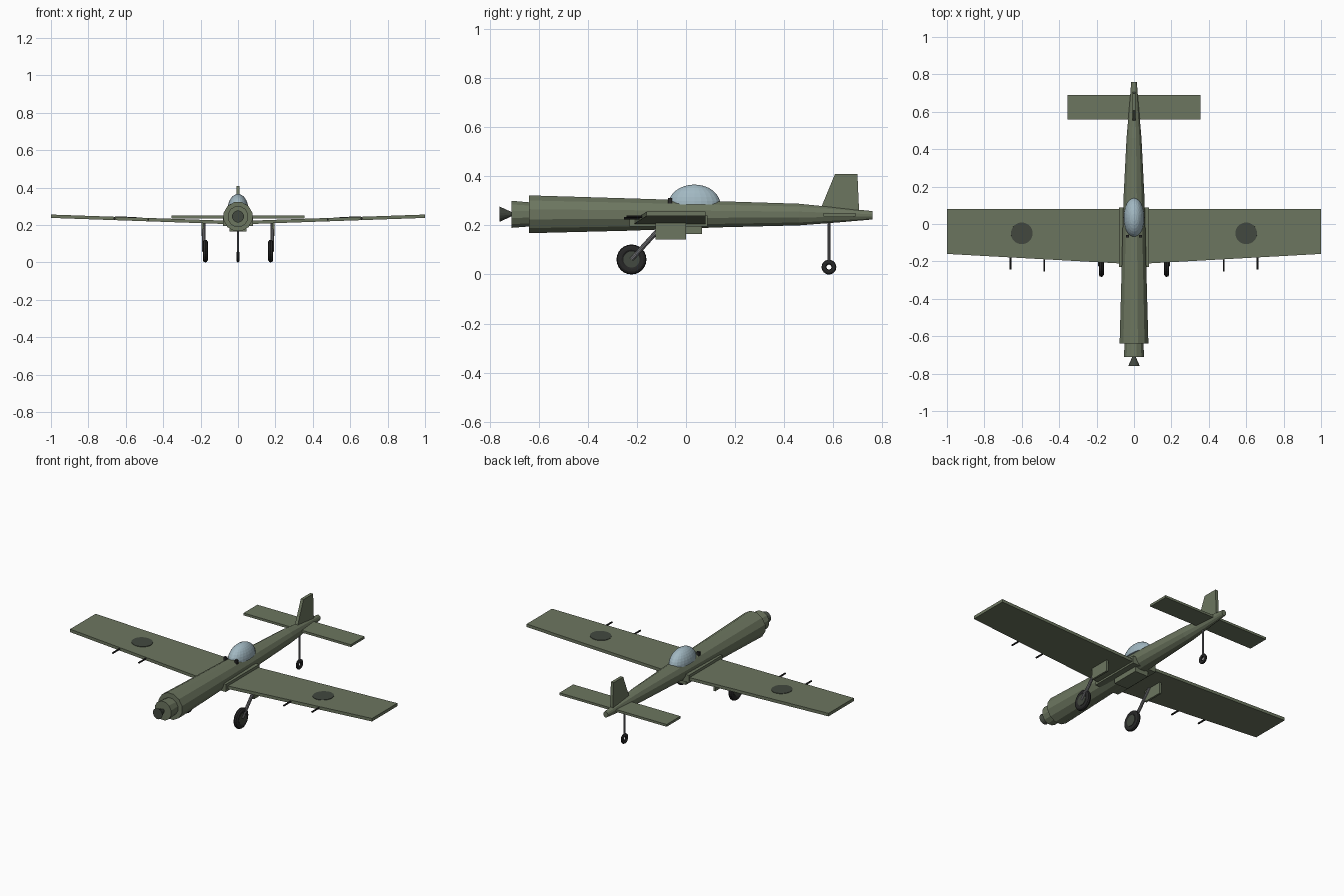
import bpy, bmesh, math
from mathutils import Vector

if "Cube" in bpy.data.objects:
    bpy.data.objects.remove(bpy.data.objects["Cube"])


def mat(name, c):
    m = bpy.data.materials.new(name)
    m.diffuse_color = (*c, 1)
    m.use_nodes = True
    m.node_tree.nodes["Principled BSDF"].inputs["Base Color"].default_value = m.diffuse_color
    return m


GREEN = mat("olive", (0.15, 0.18, 0.115))
DISC = mat("dark_olive", (0.055, 0.065, 0.05))
BLACK = mat("rubber", (0.02, 0.02, 0.02))
STEEL = mat("steel", (0.16, 0.16, 0.17))
GLASS = mat("glass", (0.36, 0.48, 0.54))


def mesh_object(name, verts, faces, m):
    me = bpy.data.meshes.new(name)
    me.from_pydata(verts, [], faces)
    bm = bmesh.new()
    bm.from_mesh(me)
    bmesh.ops.recalc_face_normals(bm, faces=bm.faces)
    bm.to_mesh(me)
    bm.free()
    ob = bpy.data.objects.new(name, me)
    bpy.context.collection.objects.link(ob)
    me.materials.append(m)
    return ob


def skin(name, rings, m):
    """Join equal-length rings of points and cap both ends."""
    n = len(rings[0])
    faces = [tuple(range(n)), tuple(range((len(rings) - 1) * n, len(rings) * n))]
    for k in range(len(rings) - 1):
        for i in range(n):
            j = (i + 1) % n
            faces.append((k * n + i, k * n + j, k * n + n + j, k * n + n + i))
    return mesh_object(name, [p for r in rings for p in r], faces, m)


def body(name, sections, n, m):
    """Loft of (y, top, bottom, half width) sections."""
    rings = []
    for y, t, b, w in sections:
        a = [2 * math.pi * (i + 0.5) / n for i in range(n)]
        k = 1 / math.cos(math.pi / n)
        rings.append([(w * k * math.sin(q), y, (t + b) / 2 + (t - b) / 2 * k * math.cos(q)) for q in a])
    return skin(name, rings, m)


def box(name, x, y, z, m):
    return skin(name, [[(x[0], y[0], h), (x[1], y[0], h), (x[1], y[1], h), (x[0], y[1], h)] for h in z], m)


def rod(name, a, b, r, m, n=10):
    a, b = Vector(a), Vector(b)
    bpy.ops.mesh.primitive_cylinder_add(vertices=n, radius=r, depth=(b - a).length, location=(a + b) / 2)
    ob = bpy.context.object
    ob.rotation_euler = (b - a).to_track_quat('Z', 'Y').to_euler()
    ob.name = name
    ob.data.materials.append(m)
    return ob


def tyre(name, loc, major, minor, width):
    bpy.ops.mesh.primitive_torus_add(major_segments=24, minor_segments=10, major_radius=major,
                                     minor_radius=minor, location=loc, rotation=(0, math.pi / 2, 0))
    ob = bpy.context.object
    ob.scale.z = width / (2 * minor)
    ob.name = name
    ob.data.materials.append(BLACK)


# Fuselage, nose and spinner
body("fuselage", [(-0.64, 0.322, 0.168, 0.077), (-0.24, 0.31, 0.178, 0.066), (0.14, 0.298, 0.192, 0.056),
                  (0.46, 0.288, 0.2, 0.04), (0.62, 0.272, 0.212, 0.026), (0.76, 0.258, 0.224, 0.015)], 12, GREEN)
body("nose_cowl", [(-0.71, 0.3, 0.19, 0.054), (-0.63, 0.293, 0.196, 0.05)], 12, GREEN)
body("spinner", [(-0.76, 0.277, 0.214, 0.031), (-0.705, 0.252, 0.239, 0.007)], 16, DISC)

# Wing root fairing and belly scoop
box("wing_fairing", (-0.08, 0.08), (-0.23, 0.087), (0.195, 0.24), GREEN)
box("belly_scoop", (-0.045, 0.045), (-0.11, 0.065), (0.165, 0.2), GREEN)

# Wing with slight dihedral and swept leading edge
wing = []
for x, front, z in ((-1, -0.16, 0.247), (0, -0.215, 0.212), (1, -0.16, 0.247)):
    wing.append([(x, front, z - 0.009), (x, 0.08, z - 0.009), (x, 0.08, z + 0.009), (x, front, z + 0.009)])
skin("wing", wing, GREEN)

# Tail surfaces
box("tailplane", (-0.355, 0.355), (0.56, 0.69), (0.236, 0.25), GREEN)
fin = [(0.545, 0.26), (0.607, 0.41), (0.698, 0.41), (0.705, 0.25)]
skin("fin", [[(x, y, z) for y, z in fin] for x in (-0.009, 0.009)], GREEN)

# Canopy: upper half of an ellipsoid
bpy.ops.mesh.primitive_uv_sphere_add(segments=24, ring_count=16, radius=1)
canopy = bpy.context.object
canopy.name = "canopy"
canopy.data.materials.append(GLASS)
bm = bmesh.new()
bm.from_mesh(canopy.data)
bmesh.ops.delete(bm, geom=[v for v in bm.verts if v.co.z < -0.01], context='VERTS')
bmesh.ops.holes_fill(bm, edges=[e for e in bm.edges if e.is_boundary])
bm.to_mesh(canopy.data)
bm.free()
canopy.scale = (0.055, 0.106, 0.082)
canopy.location = (0, 0.034, 0.284)

for s, side in ((-1, "left"), (1, "right")):
    # Windscreen brackets
    box(f"windscreen_frame_{side}", sorted((s * 0.028, s * 0.044)), (-0.073, -0.058), (0.285, 0.312), BLACK)
    # Wing discs, tilted with the dihedral
    d = rod(f"wing_disc_{side}", (s * 0.6, -0.05, 0.238), (s * 0.6, -0.05, 0.2445), 0.058, DISC, 32)
    d.rotation_euler = (0, -s * math.atan(0.035), 0)
    # Wing guns
    for i, (x, y) in enumerate(((0.48, -0.253), (0.66, -0.243))):
        z = 0.212 + 0.035 * x
        rod(f"gun_{side}_{i + 1}", (s * x, y, z), (s * x, -0.15, z), 0.005, BLACK, 8)
    # Main gear
    wx = s * 0.175
    tyre(f"main_tyre_{side}", (wx, -0.222, 0.061), 0.045, 0.016, 0.028)
    rod(f"main_hub_{side}", (wx - 0.011, -0.222, 0.061), (wx + 0.011, -0.222, 0.061), 0.033, DISC, 20)
    rod(f"main_leg_{side}", (s * 0.183, -0.222, 0.061), (s * 0.183, -0.085, 0.212), 0.0095, STEEL)
    box(f"gear_door_{side}", sorted((s * 0.182, s * 0.194)), (-0.125, 0), (0.142, 0.215), GREEN)

# Tail wheel
rod("tail_strut", (0, 0.582, 0.048), (0, 0.582, 0.23), 0.0065, STEEL)
tyre("tail_tyre", (0, 0.582, 0.03), 0.02, 0.01, 0.017)
